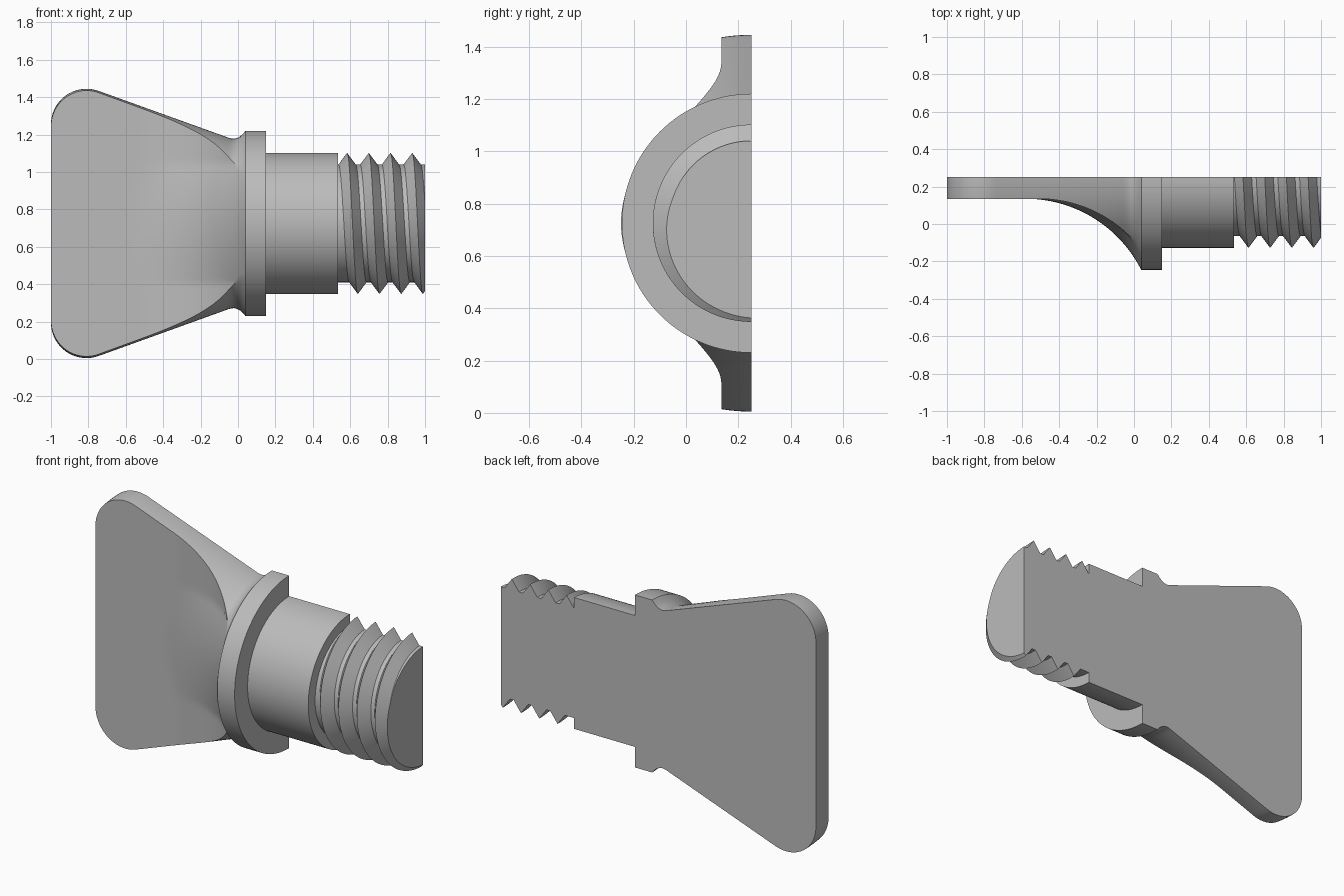
import bpy, bmesh, math

cube = bpy.data.objects.get("Cube")
if cube:
    bpy.data.objects.remove(cube, do_unlink=True)

BACK, AXIS_Z = 0.25, 0.725          # the screw axis lies in the flat back plane
HALF = math.pi / 2

grey = bpy.data.materials.new("plain_grey")
grey.use_nodes = True
colour = (0.5, 0.5, 0.5, 1)
grey.diffuse_color = colour
grey.node_tree.nodes["Principled BSDF"].inputs["Base Color"].default_value = colour


def loft(name, rows):
    """Skin open sections running from back edge to back edge, then close ends and back."""
    bm = bmesh.new()
    grid = [[bm.verts.new(p) for p in row] for row in rows]
    for a, b in zip(grid, grid[1:]):
        for i in range(len(a) - 1):
            bm.faces.new((a[i], a[i + 1], b[i + 1], b[i]))
    bm.faces.new(grid[0])
    bm.faces.new(grid[-1])
    bm.faces.new([r[0] for r in grid] + [r[-1] for r in reversed(grid)])
    bmesh.ops.remove_doubles(bm, verts=bm.verts, dist=0.00005)
    bmesh.ops.recalc_face_normals(bm, faces=bm.faces)
    mesh = bpy.data.meshes.new(name)
    bm.to_mesh(mesh)
    bm.free()
    mesh.materials.append(grey)
    obj = bpy.data.objects.new(name, mesh)
    bpy.context.collection.objects.link(obj)
    bpy.ops.object.select_all(action='DESELECT')
    obj.select_set(True)
    bpy.context.view_layer.objects.active = obj
    bpy.ops.object.shade_smooth_by_angle(angle=math.radians(25))


def polar(x, r, t):
    return (x, BACK - r * math.cos(t), AXIS_Z + r * math.sin(t))


def angles(a, b, n):
    return [a + (b - a) * i / n for i in range(n + 1)]


def half_cylinder(name, x0, x1, r):
    loft(name, [[polar(x, r, t) for t in angles(HALF, -HALF, 64)] for x in (x0, x1)])


# Collar and plain shank
half_cylinder("collar", 0.04, 0.15, 0.495)
half_cylinder("shank", 0.15, 0.535, 0.377)

# Helical thread: triangular ridges on a core
START, END, PITCH, ROOT, CREST, HALF_BASE = 0.535, 1.0, 0.116, 0.315, 0.377, 0.046
TURNS = 4


def ridge_x(k, t):
    return 0.583 + PITCH * (k + (HALF - t) / (2 * math.pi))


def thread_point(x, t):
    x = min(max(x, START), END)
    gap = min(abs(x - ridge_x(k, t)) for k in range(TURNS))
    return polar(x, ROOT + (CREST - ROOT) * max(0, 1 - gap / HALF_BASE), t)


sweep = angles(HALF, -HALF, 72)
thread_rows = [[thread_point(START, t) for t in sweep]]
for k in range(TURNS):
    for offset in (-HALF_BASE, 0, HALF_BASE):
        thread_rows.append([thread_point(ridge_x(k, t) + offset, t) for t in sweep])
thread_rows.append([thread_point(END, t) for t in sweep])
loft("thread", thread_rows)

# Thumb grip: a turned outline whose front is scooped down to a flat plate
PLATE_Y, SCOOP_X, SCOOP_R = 0.135, -0.58, 0.693


def scoop(x, z):
    run = max(0, x - 0.07 * min(1, (z / 0.32) ** 2) - SCOOP_X)
    return PLATE_Y - SCOOP_R + math.sqrt(max(0, SCOOP_R ** 2 - run ** 2))


def grip_section(x, r):
    lo, hi = 0.01, HALF
    for _ in range(40):                 # find where the scoop meets the turned rim
        mid = (lo + hi) / 2
        if scoop(x, r * math.sin(mid)) > BACK - r * math.cos(mid):
            lo = mid
        else:
            hi = mid
    rim = angles(HALF, lo, 12)
    top = r * math.sin(lo)
    front = [(x, scoop(x, z), AXIS_Z + z) for z in angles(top, -top, 40)[1:-1]]
    return ([polar(x, r, t) for t in rim] + front
            + [polar(x, r, -t) for t in reversed(rim)])


CORNER = 0.19
outline = [(-0.81 - CORNER * math.cos(a), 0.53 + CORNER * math.sin(a))
           for a in angles(0, math.radians(109.8), 18)]
x0, r0 = outline[-1]
outline += [(x, r0 + (0.458 - r0) * (x - x0) / (-0.05 - x0))
            for x in angles(x0, -0.05, 40)[1:]]
outline += [(-0.035, 0.454), (-0.02, 0.453), (-0.005, 0.457),
            (0.01, 0.465), (0.025, 0.478), (0.04, 0.495)]
loft("thumb_grip", [grip_section(x, r) for x, r in outline])
